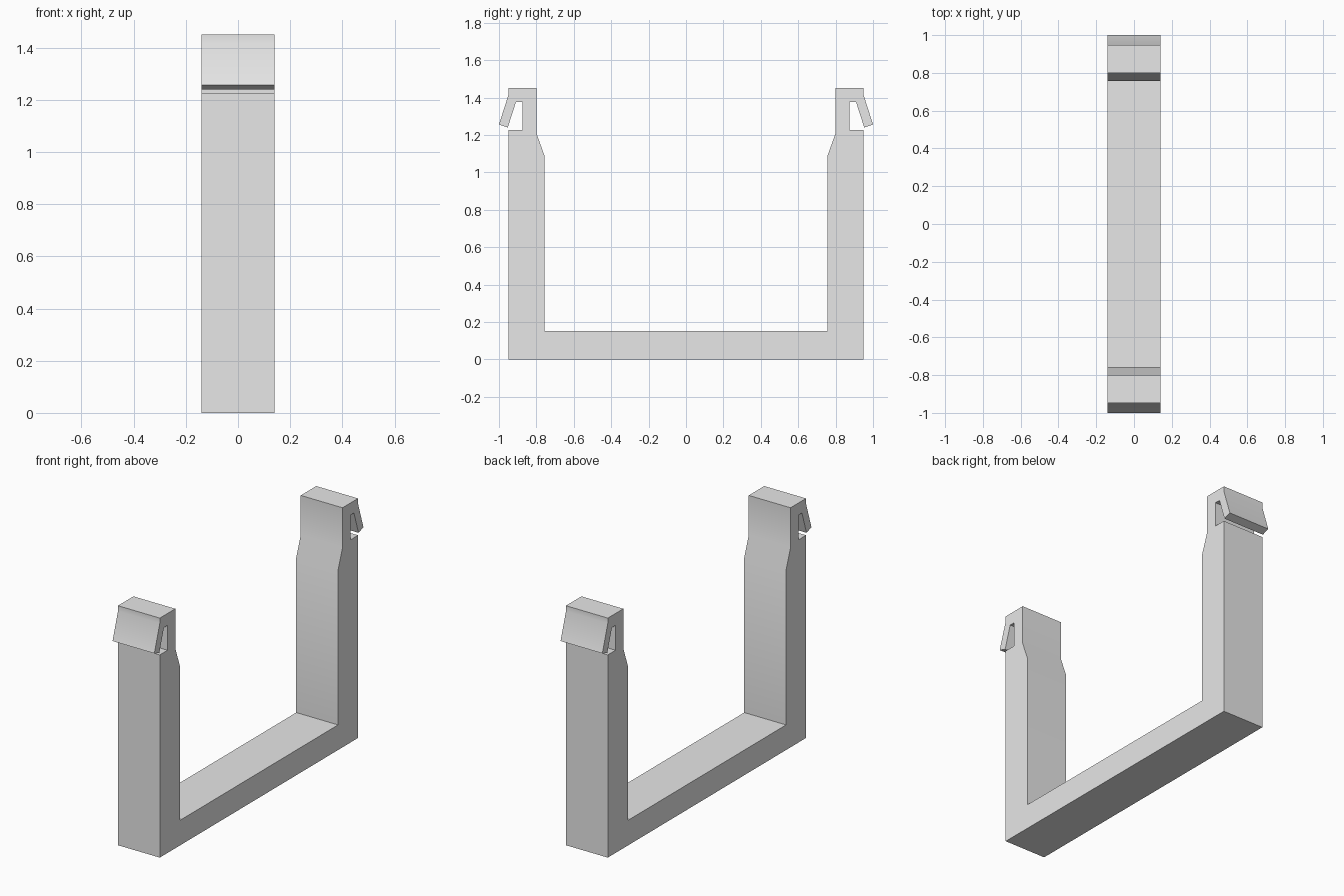
import bpy
import bmesh

HALF_WIDTH = 0.14

cube = bpy.data.objects.get("Cube")
if cube:
    bpy.data.objects.remove(cube, do_unlink=True)

# Single plain grey plastic
grey = bpy.data.materials.new("light grey")
grey.use_nodes = True
grey.diffuse_color = (0.8, 0.8, 0.8, 1)
grey.node_tree.nodes["Principled BSDF"].inputs["Base Color"].default_value = (0.8, 0.8, 0.8, 1)

# Half outline (y, z): base underside, outer wall, slot, hook, top, inner taper, base top
half = [
    (0.948, 0), (0.948, 1.227),                     # outer wall
    (0.874, 1.227), (0.874, 1.377), (0.909, 1.377), # slot behind the hook
    (0.953, 1.24), (1.0, 1.256), (0.948, 1.418),    # snap hook
    (0.948, 1.45), (0.80, 1.45),                    # arm top
    (0.80, 1.21), (0.757, 1.09), (0.757, 0.152),    # tapered inner wall
]
outline = half + [(-y, z) for y, z in reversed(half)]

# Extrude the outline across the width
bm = bmesh.new()
side = bm.faces.new([bm.verts.new((-HALF_WIDTH, y, z)) for y, z in outline])
extruded = bmesh.ops.extrude_face_region(bm, geom=[side])
verts = [g for g in extruded["geom"] if isinstance(g, bmesh.types.BMVert)]
bmesh.ops.translate(bm, verts=verts, vec=(2 * HALF_WIDTH, 0, 0))
# The start face must remain as the closing side
if not any(all(v.co.x < 0 for v in f.verts) for f in bm.faces):
    bm.faces.new([v for v in bm.verts if v.co.x < 0])
bmesh.ops.recalc_face_normals(bm, faces=bm.faces)

mesh = bpy.data.meshes.new("clip_bracket")
bm.to_mesh(mesh)
bm.free()
mesh.materials.append(grey)

bracket = bpy.data.objects.new("clip_bracket", mesh)
bpy.context.collection.objects.link(bracket)

# Soften the gentle tapers, keep the corners sharp
bpy.ops.object.select_all(action="DESELECT")
bracket.select_set(True)
bpy.context.view_layer.objects.active = bracket
bpy.ops.object.shade_smooth_by_angle(angle=0.5236)
